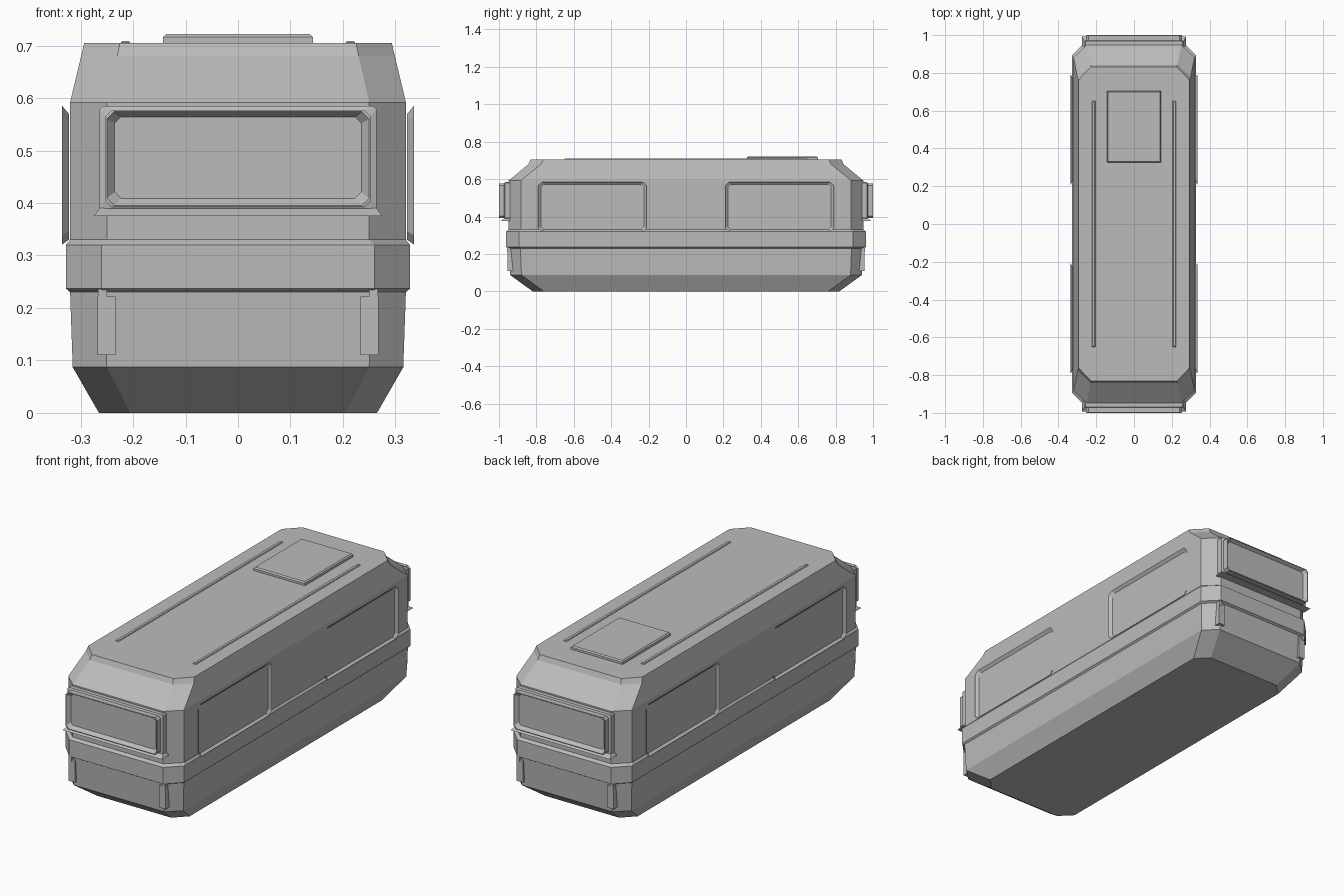
import bpy, bmesh
from mathutils import Matrix

if "Cube" in bpy.data.objects:
    bpy.data.objects.remove(bpy.data.objects["Cube"])

grey = bpy.data.materials.new("plain grey")
grey.diffuse_color = (0.5, 0.5, 0.5, 1)
grey.use_nodes = True
grey.node_tree.nodes["Principled BSDF"].inputs["Base Color"].default_value = grey.diffuse_color


def oct_pts(hx, hy, cx, cy):
    """Chamfered rectangle; cx, cy are where the straight edges end."""
    return [(cx, -hy), (hx, -cy), (hx, cy), (cx, hy),
            (-cx, hy), (-hx, cy), (-hx, -cy), (-cx, -hy)]


def loft(name, rings, cap_start=True, cap_end=True, mat=Matrix()):
    """Skin a stack of equal-length point rings."""
    bm = bmesh.new()
    loops = [[bm.verts.new(mat @ Matrix.Translation(p).translation) for p in r] for r in rings]
    n = len(loops[0])
    for a, b in zip(loops, loops[1:]):
        for i in range(n):
            bm.faces.new((a[i], a[(i + 1) % n], b[(i + 1) % n], b[i]))
    if cap_start:
        bm.faces.new(loops[0][::-1])
    if cap_end:
        bm.faces.new(loops[-1])
    me = bpy.data.meshes.new(name)
    bm.to_mesh(me)
    bm.free()
    me.materials.append(grey)
    ob = bpy.data.objects.new(name, me)
    bpy.context.collection.objects.link(ob)
    return ob


def box(name, x0, x1, y0, y1, z0, z1, top=0.0, mat=Matrix()):
    """Box whose upper face can be drawn in by top."""
    def ring(z, t):
        return [(x0 + t, y0 + t, z), (x1 - t, y0 + t, z), (x1 - t, y1 - t, z), (x0 + t, y1 - t, z)]
    rings = [ring(z0, 0), ring(z1, 0)] if not top else [ring(z0, 0), ring(z1 - top, 0), ring(z1, top)]
    return loft(name, rings, mat=mat)


# Body shell: z, half width, half length, chamfer x, chamfer y
body = [(0, .265, .82, .205, .76), (.087, .315, .94, .25, .88),
        (.23, .32, .95, .255, .885), (.237, .328, .962, .26, .893),
        (.32, .328, .962, .26, .893), (.33, .32, .948, .25, .883),
        (.592, .32, .948, .25, .883), (.68, .299, .842, .23, .775),
        (.705, .293, .832, .225, .763)]
loft("body_shell", [[(x, y, z) for x, y in oct_pts(*r)] for z, *r in body])

# Roof hatch and rails
box("roof_hatch", -.143, .143, .325, .705, .70, .722, .006)
for s in (-1, 1):
    box("roof_rail", s * .214 - .009, s * .214 + .009, -.65, .65, .70, .709, .003)


# Side windows: shallow trays flaring outward
def tray_ring(d, hy, hz, c, yc, zc):
    return [(d, yc + a, zc + b) for a, b in oct_pts(hy, hz, hy - c, hz - c)]


for turn in (0, 1):
    m = Matrix.Diagonal((-1, 1, 1, 1)) if turn else Matrix()
    for yc in (-.5, .5):
        rings = [tray_ring(.335, .29, .132, .018, yc, .453),
                 tray_ring(.3225, .275, .12, .016, yc, .450)]
        ob = loft("side_window", rings, cap_start=False, mat=m)
        if turn:
            ob.data.flip_normals()


# End fittings, the same at the front and the back
def end_ring(y, hx, z0, z1, c):
    hz, zc = (z1 - z0) / 2, (z0 + z1) / 2
    return [(a, y, zc + b) for a, b in oct_pts(hx, hz, hx - c, hz - c)]


for m in (Matrix(), Matrix.Rotation(3.14159265, 4, 'Z')):
    # Stepped frame with recessed pane
    loft("end_window", [end_ring(-.94, .264, .385, .585, .006),
                        end_ring(-.968, .264, .385, .585, .006),
                        end_ring(-.972, .253, .392, .577, .012),
                        end_ring(-.999, .253, .392, .577, .012),
                        end_ring(-1.0, .250, .395, .574, .014),
                        end_ring(-.983, .235, .409, .564, .012)], mat=m)
    # Flared sill below the window
    loft("window_sill", [[(-.262, -.94, .393), (.262, -.94, .393), (.262, -.965, .393), (-.262, -.965, .393)],
                         [(-.275, -.94, .375), (.275, -.94, .375), (.275, -.992, .375), (-.275, -.992, .375)]], mat=m)
    # Lower corner brackets with a small upper tab
    for s in (-1, 1):
        x0, x1 = sorted((s * .233, s * .268))
        box("corner_bracket", x0, x1, -.955, -.915, .11, .222, mat=m)
        x0, x1 = sorted((s * .25, s * .267))
        box("bracket_tab", x0, x1, -.957, -.92, .21, .236, mat=m)

# Consistent outward normals on the closed parts
for ob in bpy.data.objects:
    if not ob.name.startswith("side_window"):
        bm = bmesh.new()
        bm.from_mesh(ob.data)
        bmesh.ops.recalc_face_normals(bm, faces=bm.faces)
        bm.to_mesh(ob.data)
        bm.free()
